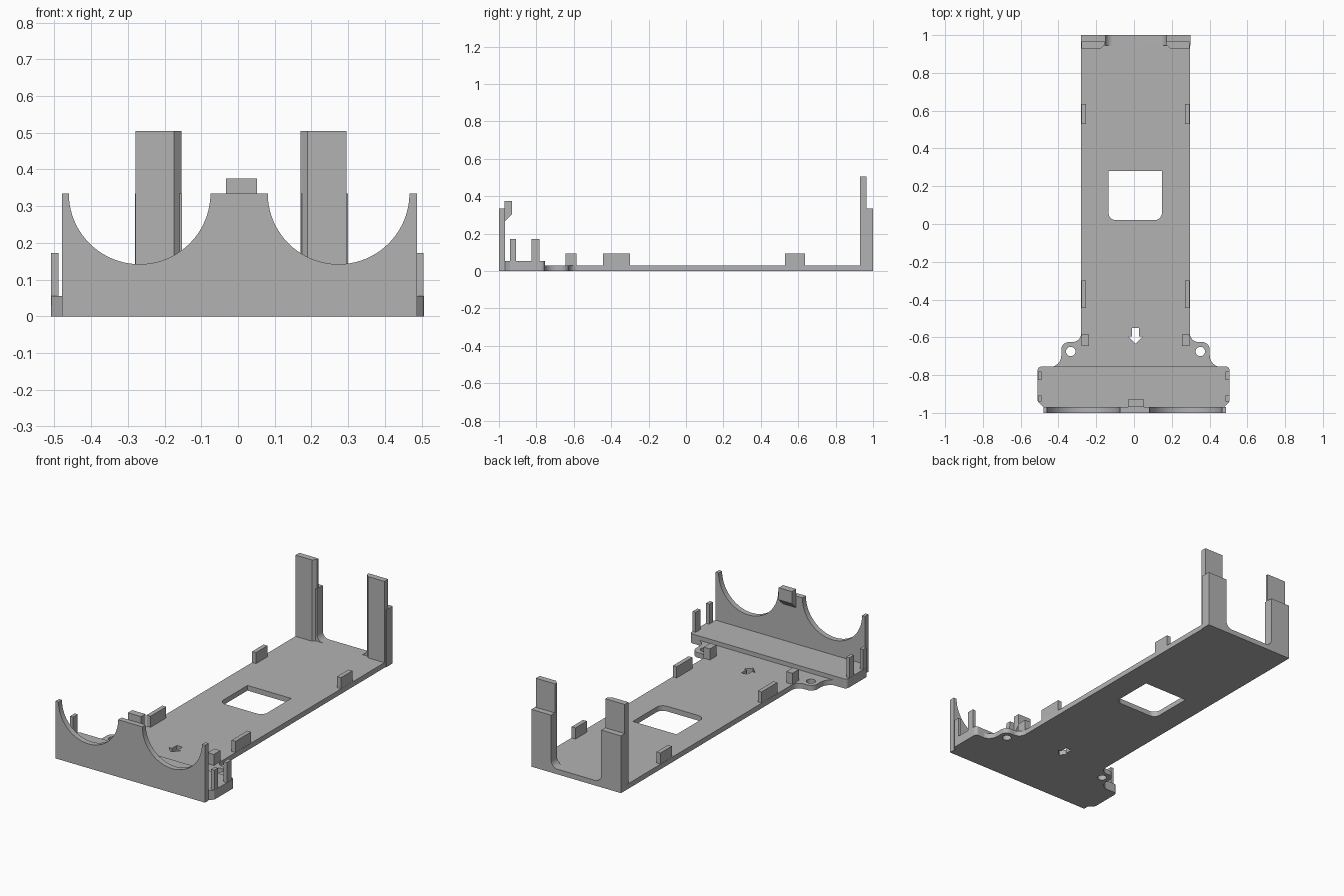
import bpy, bmesh, math
from mathutils import Vector

cube = bpy.data.objects.get("Cube")
if cube:
    bpy.data.objects.remove(cube, do_unlink=True)

grey = bpy.data.materials.new("plain grey")
grey.use_nodes = True
COLOUR = (0.45, 0.45, 0.45, 1)
grey.diffuse_color = COLOUR
grey.node_tree.nodes["Principled BSDF"].inputs["Base Color"].default_value = COLOUR

MID = 0.008          # centre line of the tray
FLOOR = 0.03         # tray thickness


def rounded(corners, steps=8):
    """Outline from (u, v) or (u, v, radius) corners."""
    out = []
    for i, c in enumerate(corners):
        p = Vector(c[:2])
        if len(c) < 3:
            out.append(p)
            continue
        a = (Vector(corners[i - 1][:2]) - p).normalized()
        b = (Vector(corners[(i + 1) % len(corners)][:2]) - p).normalized()
        half = a.angle(b) / 2
        t = c[2] / math.tan(half)
        centre = p + (a + b).normalized() * c[2] / math.sin(half)
        start, end = p + a * t - centre, p + b * t - centre
        for k in range(steps + 1):
            out.append(centre + start.lerp(end, k / steps).normalized() * c[2])
    return out


def arc(cu, cv, r, a0, a1, steps):
    angles = [math.radians(a0 + (a1 - a0) * k / steps) for k in range(steps + 1)]
    return [Vector((cu + r * math.cos(a), cv + r * math.sin(a))) for a in angles]


def symmetric(half, centre):
    """Close a left-hand chain of corners with its mirror image."""
    return half + [(2 * centre - c[0],) + tuple(c[1:]) for c in reversed(half)]


def prism(name, outlines, lo, hi, axis="z"):
    """Extrude an outline, with any holes, from lo to hi along an axis."""
    curve = bpy.data.curves.new(name, "CURVE")
    curve.dimensions = "2D"
    curve.fill_mode = "BOTH"
    curve.extrude = (hi - lo) / 2
    for pts in outlines:
        spline = curve.splines.new("POLY")
        spline.points.add(len(pts) - 1)
        for sp, p in zip(spline.points, pts):
            sp.co = (p[0], p[1], 0, 1)
        spline.use_cyclic_u = True
    ob = bpy.data.objects.new(name, curve)
    bpy.context.collection.objects.link(ob)
    bpy.ops.object.select_all(action="DESELECT")
    ob.select_set(True)
    bpy.context.view_layer.objects.active = ob
    bpy.ops.object.convert(target="MESH")
    ob = bpy.context.view_layer.objects.active
    bm = bmesh.new()
    bm.from_mesh(ob.data)
    bmesh.ops.remove_doubles(bm, verts=bm.verts, dist=1e-5)
    for v in bm.verts:
        u, w, d = v.co.x, v.co.y, v.co.z + (lo + hi) / 2
        v.co = {"z": (u, w, d), "y": (u, d, w), "x": (d, u, w)}[axis]
    bmesh.ops.recalc_face_normals(bm, faces=bm.faces)
    bm.to_mesh(ob.data)
    bm.free()
    ob.data.materials.clear()
    ob.data.materials.append(grey)
    bpy.ops.object.shade_smooth_by_angle(angle=math.radians(30))
    return ob


def box(name, x0, x1, y0, y1, z0, z1):
    return prism(name, [[(x0, y0), (x1, y0), (x1, y1), (x0, y1)]], z0, z1)


# Floor tray with screw ears, window, arrow and screw holes
tray = rounded(symmetric([
    (-0.28, 0.945), (-0.28, -0.625, 0.045), (-0.385, -0.625, 0.04),
    (-0.385, -0.757, 0.06), (-0.46, -0.757)], MID))
window = rounded([(-0.135, 0.28), (-0.135, 0.02, 0.04),
                  (0.148, 0.02, 0.04), (0.148, 0.28)])
arrow = symmetric([(-0.01, -0.55), (-0.01, -0.595), (-0.03, -0.595),
                   (MID - 0.001, -0.632)], MID)
holes = [arc(MID + s * 0.343, -0.675, 0.025, 0, 345, 23) for s in (-1, 1)]
prism("floor_tray", [tray, window, arrow] + holes, 0, FLOOR)

# Raised front platform
platform = rounded(symmetric([(-0.51, -0.755, 0.02), (-0.51, -0.94, 0.015),
                              (-0.48, -0.97)], -0.002))
prism("front_platform", [platform], 0, 0.055)

# Front wall with two round cradles
TOP = 0.335
wall = [(-0.48, 0), (-0.48, TOP)]
wall += arc(-0.268, TOP, 0.193, 180, 360, 40)
wall += arc(0.274, TOP, 0.193, 180, 360, 40)
wall += [(0.487, TOP), (0.487, 0)]
prism("front_wall", [wall], -1, -0.968, "y")

# Hook behind the top of the front wall
hook = [(-0.97, 0.265), (-0.93, 0.305), (-0.93, 0.375), (-0.97, 0.375)]
prism("front_hook", [hook], -0.033, 0.052, "x")

# Low rear frame with filleted inner corners
frame = rounded(symmetric([(-0.28, 0), (-0.28, TOP), (-0.152, TOP),
                           (-0.152, FLOOR, 0.04)], MID + 0.002)[::1])
prism("rear_frame", [frame], 0.945, 1, "y")

for side, s in (("right", -1), ("left", 1)):
    # Tall rear post with a chamfered inner edge
    edge, inner = MID + s * 0.287, MID + s * 0.162
    post = [(edge, 0.93), (inner + s * 0.02, 0.93), (inner, 0.95),
            (inner, 0.965), (edge, 0.965)]
    prism(side + "_rear_post", [post], 0, 0.505)

    # Guide tabs along the tray edge
    for label, y0, y1, depth in (("rear", 0.53, 0.635, 0.025),
                                 ("middle", -0.445, -0.3, 0.025),
                                 ("front", -0.645, -0.585, 0.04)):
        a, b = sorted((edge, edge - s * depth))
        box(f"{side}_{label}_tab", a, b, y0, y1, 0, 0.095)

    # Upright pins on the platform ends
    a, b = sorted((-0.002 + s * 0.507, -0.002 + s * 0.487))
    for label, y0, y1 in (("rear", -0.825, -0.782), ("front", -0.94, -0.908)):
        box(f"{side}_{label}_pin", a, b, y0, y1, 0.03, 0.172)
